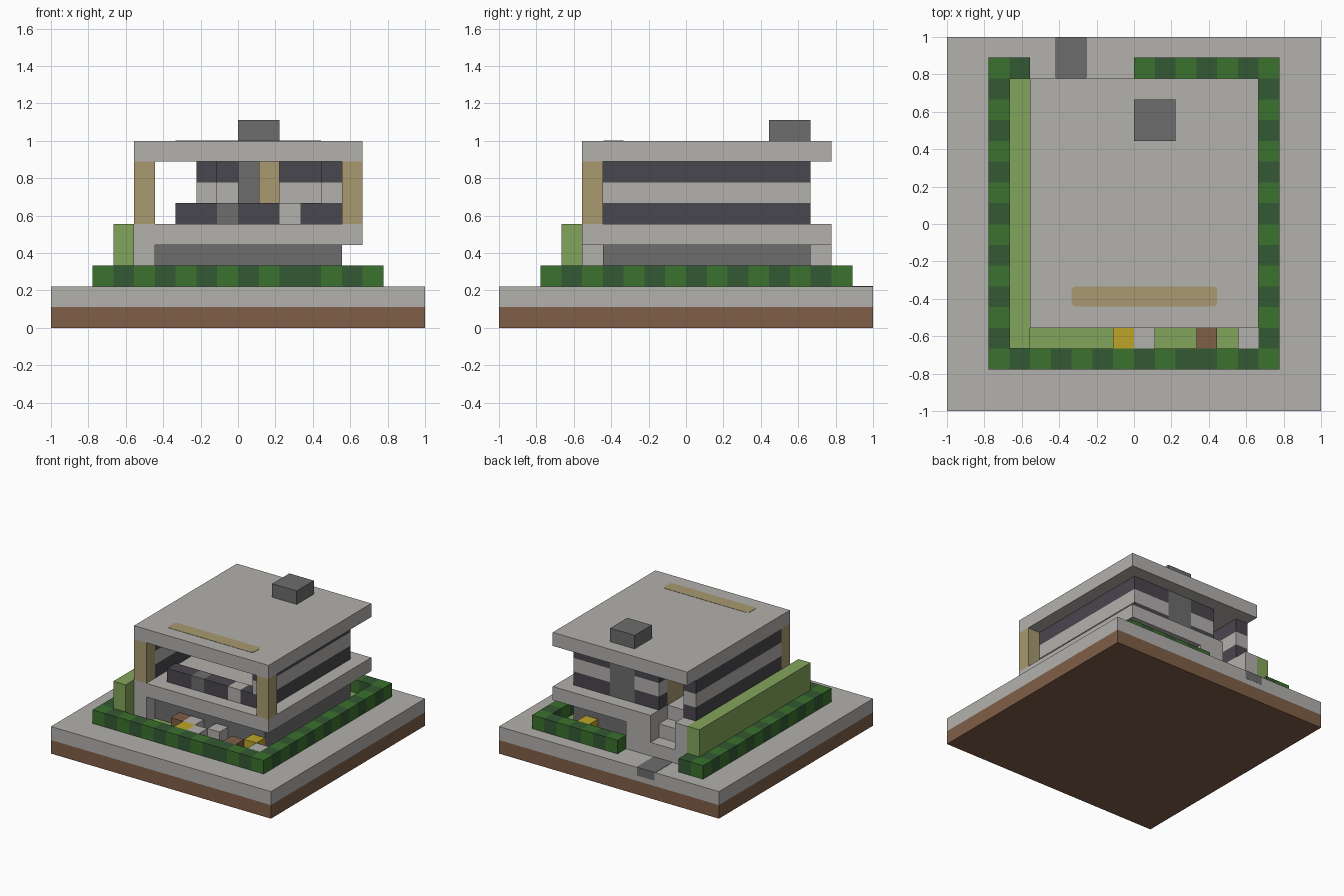
import bpy, bmesh
from mathutils import Vector

if "Cube" in bpy.data.objects:
    bpy.data.objects.remove(bpy.data.objects["Cube"], do_unlink=True)

U = 1 / 9  # one block of the grid


def material(name, rgb):
    linear = [((c / 255 + 0.055) / 1.055) ** 2.4 for c in rgb] + [1]
    m = bpy.data.materials.new(name)
    m.use_nodes = True
    m.diffuse_color = linear
    m.node_tree.nodes["Principled BSDF"].inputs["Base Color"].default_value = linear
    return m


CONCRETE = material("pale_concrete", (179, 177, 173))
EARTH = material("brown_earth", (127, 94, 71))
LEAF = material("hedge_green", (59, 113, 45))
DARK_LEAF = material("dark_hedge_green", (51, 89, 51))
GRASS = material("grass_green", (131, 165, 91))
TIMBER = material("tan_timber", (168, 154, 112))
GLASS = material("dark_glass", (73, 71, 78))
STONE = material("mid_grey_stone", (109, 109, 109))
YELLOW = material("flower_yellow", (188, 165, 42))


def boxes(name, spans, mat, bevel=0):
    """One object made of boxes, each given as x, y and z ranges in blocks."""
    bm = bmesh.new()
    for xs, ys, zs in spans:
        low, high = Vector((xs[0], ys[0], zs[0])), Vector((xs[1], ys[1], zs[1]))
        verts = bmesh.ops.create_cube(bm, size=1)["verts"]
        for v in verts:
            v.co = Vector([v.co[i] * (high - low)[i] + (low + high)[i] / 2 for i in range(3)]) * U
        if bevel:
            upright = [e for e in bm.edges
                       if abs(e.verts[0].co.z - e.verts[1].co.z) > 1e-5]
            bmesh.ops.bevel(bm, geom=upright, offset=bevel * U, segments=3,
                            profile=0.5, affect='EDGES')
    mesh = bpy.data.meshes.new(name)
    bm.to_mesh(mesh)
    bm.free()
    mesh.materials.append(mat)
    obj = bpy.data.objects.new(name, mesh)
    bpy.context.collection.objects.link(obj)
    return obj


def cell(x, y, z):
    return (x, x + 1), (y, y + 1), (z, z + 1)


# Ground
boxes("earth_base", [((-9, 9), (-9, 9), (0, 1))], EARTH)
boxes("paving", [((-9, 9), (-9, 9), (1, 2))], CONCRETE)
boxes("entrance_path", [((-3.8, -2.25), (7, 9.01), (1.4, 2.02))], STONE, bevel=0.1)
boxes("grass_bed", [((-5, 6), (-6, -4), (2, 2.04)),
                    ((5, 6), (-4, 7), (2, 2.04)),
                    ((0, 5), (6, 7), (2, 2.04))], GRASS)

# Hedge: a ring of alternating blocks, open at the back by the path
back = [(x, 7) for x in range(7)]
right = [(6, y) for y in range(6, -8, -1)]
front = [(x, -7) for x in range(5, -8, -1)]
left = [(-7, y) for y in range(-6, 8)] + [(-6, 7)]
shades = {LEAF: [], DARK_LEAF: []}
light = True
for x, y in back + right + front + left:
    shades[LEAF if light else DARK_LEAF].append(cell(x, y, 2))
    if (x, y) != (3, -7):
        light = not light
boxes("hedge_light_blocks", shades[LEAF], LEAF)
boxes("hedge_dark_blocks", shades[DARK_LEAF], DARK_LEAF)
boxes("tall_side_hedge", [((-6, -5), (-6, 7), (2, 5))], GRASS)

# Garden blocks
boxes("yellow_flowers", [cell(-1, -6, 2), cell(4, -5, 2), cell(3, 6, 2)], YELLOW)
boxes("pale_flowers", [cell(0, -6, 2), cell(5, -6, 2), cell(1, -5, 2), cell(-1, -5, 2)], CONCRETE)
boxes("brown_pots", [cell(3, -6, 2), cell(-2, -5, 2)], EARTH)

# Lower storey, with entrance steps cut into the back
boxes("lower_walls", [((-4, 5), (-4, 5), (2, 4)), ((-2, 5), (5, 6), (2, 4))], STONE)
boxes("lower_side_wall", [((-5, -4), (-5, 7), (2, 4))], CONCRETE)
boxes("lower_back_wall", [((-2, 0), (6, 7), (2, 4))], CONCRETE)
boxes("entrance_steps", [((-4, -2), (6, 7), (2, 3)),
                         ((-4, -2), (5, 6), (2, 4))], CONCRETE)
boxes("floor_slab", [((-5, 6), (-5, 5), (4, 5)),
                     ((-5, -4), (5, 7), (4, 5)),
                     ((-2, 6), (5, 7), (4, 5))], CONCRETE)

# Upper storey: banded walls of glass and concrete
plans = [((-5, -4), (-4, 6)), ((4, 5), (-4, 6)),
         ((-1, 0), (5, 6)), ((2, 4), (5, 6)),
         ((-2, -1), (2, 3)), ((-2, -1), (5, 6))]
for z, name, mat in ((5, "lower_window_band", GLASS),
                     (6, "concrete_band", CONCRETE),
                     (7, "upper_window_band", GLASS)):
    boxes(name, [(xs, ys, (z, z + 1)) for xs, ys in plans], mat)
boxes("entrance_door", [((-2, -1), (3, 5), (5, 8))], TIMBER)
boxes("front_pillars", [((x, x + 1), (-5, -4), (5, 8)) for x in (-5, 5)], TIMBER)
boxes("chimney", [((0, 2), (4, 6), (5, 8)), ((0, 2), (4, 6), (9, 10))], STONE)
boxes("room_cabinet", [((1, 2), (3, 4), (5, 8))], TIMBER)

# Terrace furniture
boxes("terrace_bench", [((-3, -1), (-4, -3), (5, 6)),
                        ((0, 2), (-4, -3), (5, 6)), cell(3, -4, 5)], GLASS)
boxes("bench_middle", [cell(-1, -4, 5)], STONE)
boxes("terrace_table", [cell(2, -4, 5)], CONCRETE)

# Roof
boxes("roof_slab", [((-5, 6), (-5, 7), (8, 9))], CONCRETE)
boxes("roof_strip", [((-3, 4), (-3.98, -3), (8.98, 9.02))], TIMBER, bevel=0.2)
